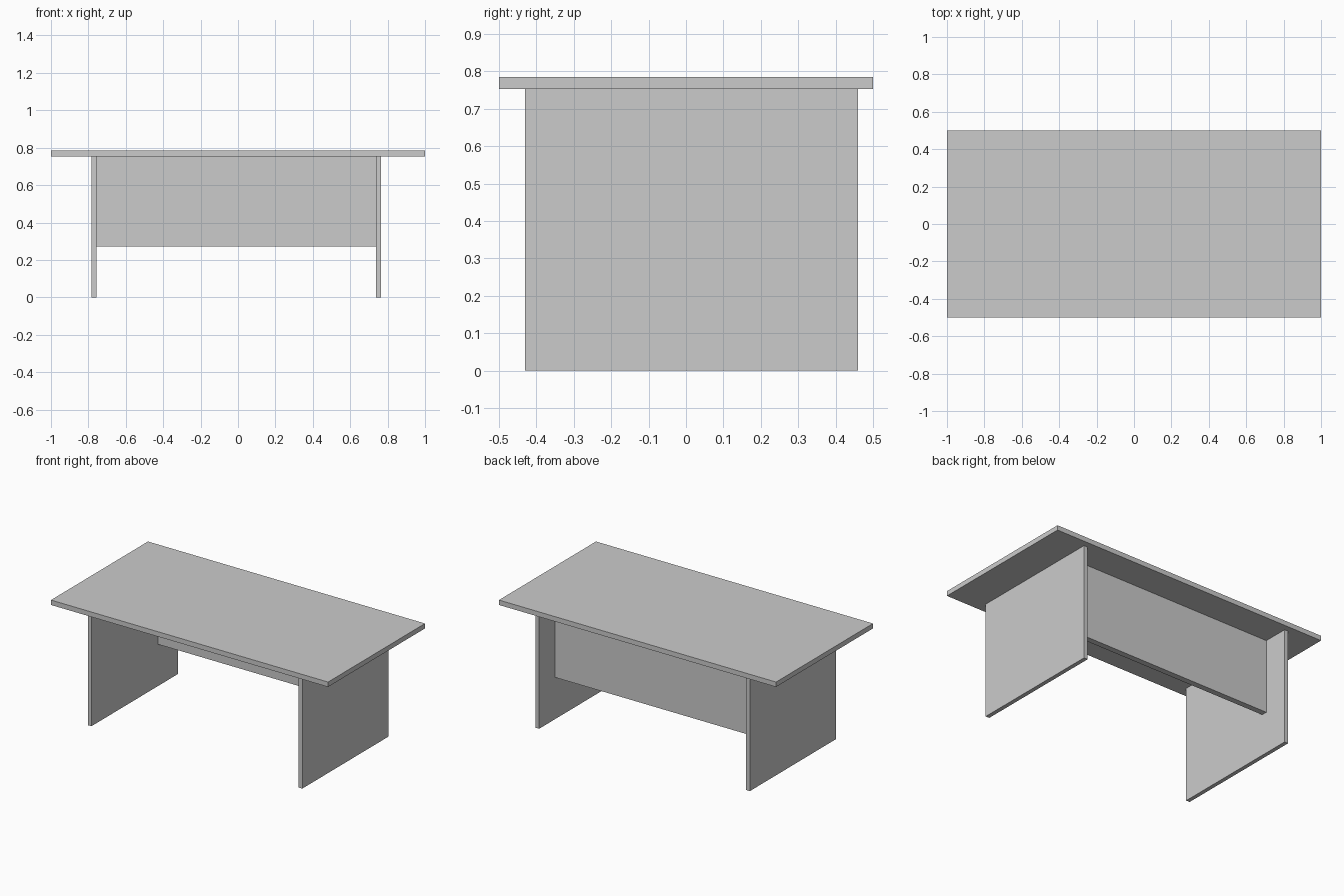
import bpy

if "Cube" in bpy.data.objects:
    bpy.data.objects.remove(bpy.data.objects["Cube"])


def box(name, x, y, z):
    """Axis-aligned box from (min, max) ranges."""
    bpy.ops.mesh.primitive_cube_add(
        size=1, location=[(r[0] + r[1]) / 2 for r in (x, y, z)])
    ob = bpy.context.object
    ob.name = name
    ob.scale = [r[1] - r[0] for r in (x, y, z)]
    bpy.ops.object.transform_apply(location=False, rotation=False, scale=True)
    return ob


UNDERSIDE = 0.753

# Tabletop
box("tabletop", (-1, 1), (-0.5, 0.5), (UNDERSIDE, 0.785))

# Slab legs
for name, x in (("left_leg", (-0.783, -0.757)), ("right_leg", (0.738, 0.765))):
    box(name, x, (-0.43, 0.46), (0, UNDERSIDE))

# Modesty panel between the legs
box("modesty_panel", (-0.757, 0.738), (0.257, 0.295), (0.272, UNDERSIDE))
